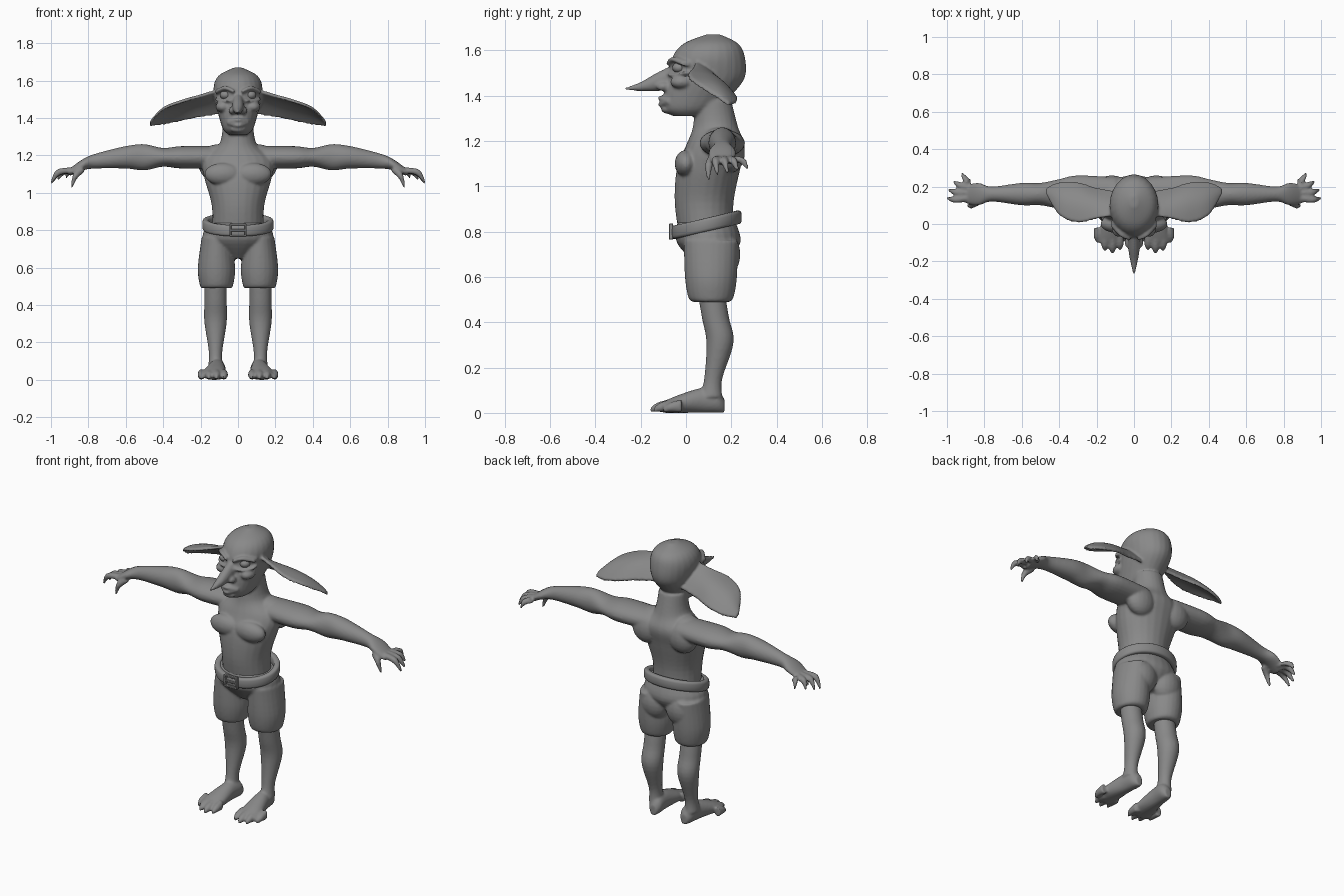
import bpy, bmesh, math
from mathutils import Vector, Matrix

cube = bpy.data.objects.get("Cube")
if cube:
    bpy.data.objects.remove(cube, do_unlink=True)

shade = (0.25, 0.25, 0.25, 1)
grey = bpy.data.materials.new("plain grey")
grey.use_nodes = True
grey.diffuse_color = shade
grey.node_tree.nodes["Principled BSDF"].inputs["Base Color"].default_value = shade
across, depth, upward = Matrix.Identity(3)


def spline(rows, steps=5):
    """Smooth rows of numbers with a Catmull-Rom curve."""
    smooth = []
    last = len(rows) - 1
    for i in range(last):
        around = [rows[max(i - 1, 0)], rows[i], rows[i + 1], rows[min(i + 2, last)]]
        for step in range(steps):
            t = step / steps
            smooth.append([b + t / 2 * (c - a + t * (2*a - 5*b + 4*c - d + t * (3*(b - c) + d - a)))
                           for a, b, c, d in zip(*around)])
    return smooth + [list(rows[-1])]


def skin(bm, rings, flip=1, closed=False):
    """Join point rings into a tube, either capped or closed on itself."""
    loops = [[bm.verts.new((p.x * flip, p.y, p.z)) for p in ring] for ring in rings]
    pairs = list(zip(loops, loops[1:]))
    if closed:
        pairs.append((loops[-1], loops[0]))
    else:
        bm.faces.new(loops[0])
        bm.faces.new(loops[-1])
    for lower, upper in pairs:
        for i in range(len(lower)):
            bm.faces.new((lower[i - 1], lower[i], upper[i], upper[i - 1]))


def turn(count):
    """Cosine and sine pairs around a full circle."""
    angles = [math.tau * i / count for i in range(count)]
    return [(math.cos(a), math.sin(a)) for a in angles]


def loft(bm, rows, u, v, mirror=True):
    """Elliptical tube; each row is x, y, z and the two radii along u and v."""
    rings = [[Vector((x, y, z)) + u * a * c + v * b * s for c, s in turn(24)]
             for x, y, z, a, b in spline(rows)]
    for flip in (1, -1) if mirror else (1,):
        skin(bm, rings, flip)


def upright(bm, x, rows):
    """Vertical tube; each row is height, depth centre, half width, half depth."""
    loft(bm, [(x, y, z, a, b) for z, y, a, b in rows], across, depth, mirror=x > 0)


def blob(bm, centre, size):
    """Ellipsoid, repeated on the other side when off centre."""
    for flip in (1, -1) if centre[0] else (1,):
        place = Matrix.Translation((centre[0] * flip, centre[1], centre[2]))
        bmesh.ops.create_uvsphere(bm, u_segments=20, v_segments=12, radius=1,
                                  matrix=place @ Matrix.Diagonal((*size, 1)))


def box(bm, centre, size):
    bmesh.ops.create_cube(bm, size=1, matrix=Matrix.Translation(centre) @ Matrix.Diagonal((*size, 1)))


def finish(bm, name, fused=False):
    """Make the object; fused parts melt into one organic surface."""
    bmesh.ops.recalc_face_normals(bm, faces=bm.faces)
    mesh = bpy.data.meshes.new(name)
    bm.to_mesh(mesh)
    bm.free()
    mesh.materials.append(grey)
    thing = bpy.data.objects.new(name, mesh)
    bpy.context.collection.objects.link(thing)
    if fused:
        fuse = thing.modifiers.new("fuse", "REMESH")
        fuse.mode = "VOXEL"
        fuse.voxel_size = 0.007
        fuse.use_smooth_shade = True
        soften = thing.modifiers.new("soften", "SMOOTH")
        soften.factor = 0.5
        soften.iterations = 4
    else:
        bpy.ops.object.select_all(action="DESELECT")
        thing.select_set(True)
        bpy.context.view_layer.objects.active = thing
        bpy.ops.object.shade_smooth_by_angle(angle=math.radians(40))
    return thing


# Torso and neck, with chest, shoulder blade and neck muscles
bm = bmesh.new()
upright(bm, 0, [(.78, .09, .14, .12), (.93, .08, .14, .13), (1.08, .1, .18, .14),
                (1.18, .13, .19, .13), (1.26, .13, .1, .1), (1.38, .12, .08, .08)])
blob(bm, (.08, 0, 1.1), (.1, .05, .06))
blob(bm, (.12, .2, 1.15), (.09, .06, .09))
blob(bm, (.1, .15, 1.22), (.08, .07, .04))

# Arms and palms
loft(bm, [(x, .16, z, a, b) for x, z, a, b in (
    (.1, 1.19, .09, .06), (.3, 1.19, .1, .06), (.4, 1.19, .08, .05), (.5, 1.19, .06, .07),
    (.6, 1.19, .06, .06), (.76, 1.17, .04, .04), (.83, 1.15, .06, .03), (.9, 1.11, .05, .02))],
    depth, upward)

# Thumb, then four fingers fanned toward the back
slant = Vector((.6, 0, .8))
digits = [((.83, .12, 1.13), (.87, .1, 1.09), (.89, .1, 1.03))]
for i in range(4):
    s = i / 3
    digits.append(((.88, .14 + .08 * s, 1.12), (.96 - .05 * s * s, .13 + .12 * s, 1.11),
                   (1 - .08 * s * s, .14 + .13 * s, 1.05 + .03 * s)))
for joints in digits:
    loft(bm, [(*joint, r, r) for joint, r in zip(joints, (.02, .017, .007))], depth, slant)

# Head, chin and cheekbones
upright(bm, 0, [(1.31, .01, .05, .07), (1.34, .02, .08, .12), (1.4, .05, .1, .15),
                (1.48, .09, .12, .17), (1.57, .1, .13, .16), (1.63, .11, .1, .12),
                (1.67, .12, .02, .03)])
blob(bm, (0, -.08, 1.34), (.04, .03, .02))
blob(bm, (.08, -.02, 1.46), (.04, .05, .03))

# Pointed nose and nostrils
loft(bm, [(0, y, z, a, b) for y, z, a, b in (
    (-.03, 1.49, .03, .06), (-.13, 1.46, .03, .04), (-.2, 1.44, .02, .02),
    (-.27, 1.43, .004, .005))], across, upward, False)
blob(bm, (.03, -.1, 1.44), (.02, .03, .02))

# Brows and lower lids
for middle, end, thick in ((1.56, 1.54, .012), (1.49, 1.5, .008)):
    loft(bm, [(.02, -.07, end, .02, thick), (.07, -.05, middle, .02, thick),
              (.12, 0, end, .02, thick)], depth, upward)

# Lips
for z in (1.36, 1.39):
    loft(bm, [(x, .04 * abs(x) / .06 - .11, z if x == 0 else 1.375, .015, .01)
              for x in (-.06, 0, .06)], depth, upward, False)

# Ears: cupped leaf sections between a front and a back edge, hollow side forward
arch = Vector((0, .45, .9))
stations = spline([(.08, .05, 1.56, .17, 1.43), (.2, .03, 1.52, .19, 1.41), (.3, .01, 1.49, .22, 1.39),
                   (.4, .05, 1.45, .22, 1.37), (.47, .16, 1.38, .19, 1.36)])
rings = []
for i, (x, front_y, front_z, back_y, back_z) in enumerate(stations):
    front, back = Vector((x, front_y, front_z)), Vector((x, back_y, back_z))
    rise = .035 * math.sin(math.pi * i / (len(stations) - 1))
    outer, inner = [], []
    for k in range(13):
        point = front.lerp(back, k / 12)
        cup = rise * math.sin(math.pi * k / 12)
        outer.append(point + arch * (cup + .009))
        inner.append(point + arch * (cup * .8 - .009))
    rings.append(outer + inner[::-1])
for flip in (1, -1):
    skin(bm, rings, flip)
finish(bm, "upper_body", fused=True)

# Eyes
bm = bmesh.new()
blob(bm, (.067, -.03, 1.523), (.03, .03, .024))
finish(bm, "eyes")

# Lower legs
bm = bmesh.new()
upright(bm, .12, [(.54, .11, .06, .06), (.42, .13, .06, .06), (.31, .15, .06, .06),
                  (.15, .12, .036, .04), (.07, .11, .04, .05)])

# Feet with flat soles, and four clawed toes
loft(bm, [(.12 - y / 10, y, height, width, height) for y, width, height in (
    (.17, .02, .03), (.14, .04, .05), (.07, .045, .055), (-.03, .06, .04), (-.1, .06, .025))],
    across, upward)
for i in range(4):
    s = i / 3
    x, y = .075 + .12 * s, -.14 - .1 * s + .14 * s * s
    loft(bm, [(x, y + .08, .03, .02, .03), (x, y + .03, .025, .02, .02), (x, y, .012, .005, .01)],
         across, upward)
finish(bm, "legs_and_feet", fused=True)

# Baggy shorts: legs, hips and seat
bm = bmesh.new()
upright(bm, .115, [(.49, .11, .08, .08), (.51, .11, .09, .1), (.6, .11, .1, .115), (.76, .11, .08, .12)])
upright(bm, 0, [(.65, .11, .05, .06), (.75, .1, .185, .14), (.84, .09, .16, .13)])
blob(bm, (.085, .17, .7), (.09, .07, .1))
finish(bm, "shorts", fused=True)

# Belt, tilted up toward the back, with a rounded strap section
bm = bmesh.new()
rings = []
for c, s in turn(64):
    out = Vector((c, s, 0))
    middle = Vector((c * .173, .09 + s * .138, .83 + s * .033))
    rings.append([middle + out * .018 * math.copysign(abs(a) ** .6, a)
                  + upward * .03 * math.copysign(abs(b) ** .6, b) for a, b in turn(16)])
skin(bm, rings, closed=True)
finish(bm, "belt")

# Buckle frame and prong
bm = bmesh.new()
bar = .011
for side in (-1, 1):
    box(bm, (0, -.066, .8 + side * .03), (.09, .018, bar))
    box(bm, (side * .04, -.066, .8), (bar, .018, .07))
box(bm, (0, -.07, .8), (.08, bar, bar))
bevel = finish(bm, "buckle").modifiers.new("soft edges", "BEVEL")
bevel.width = .002
